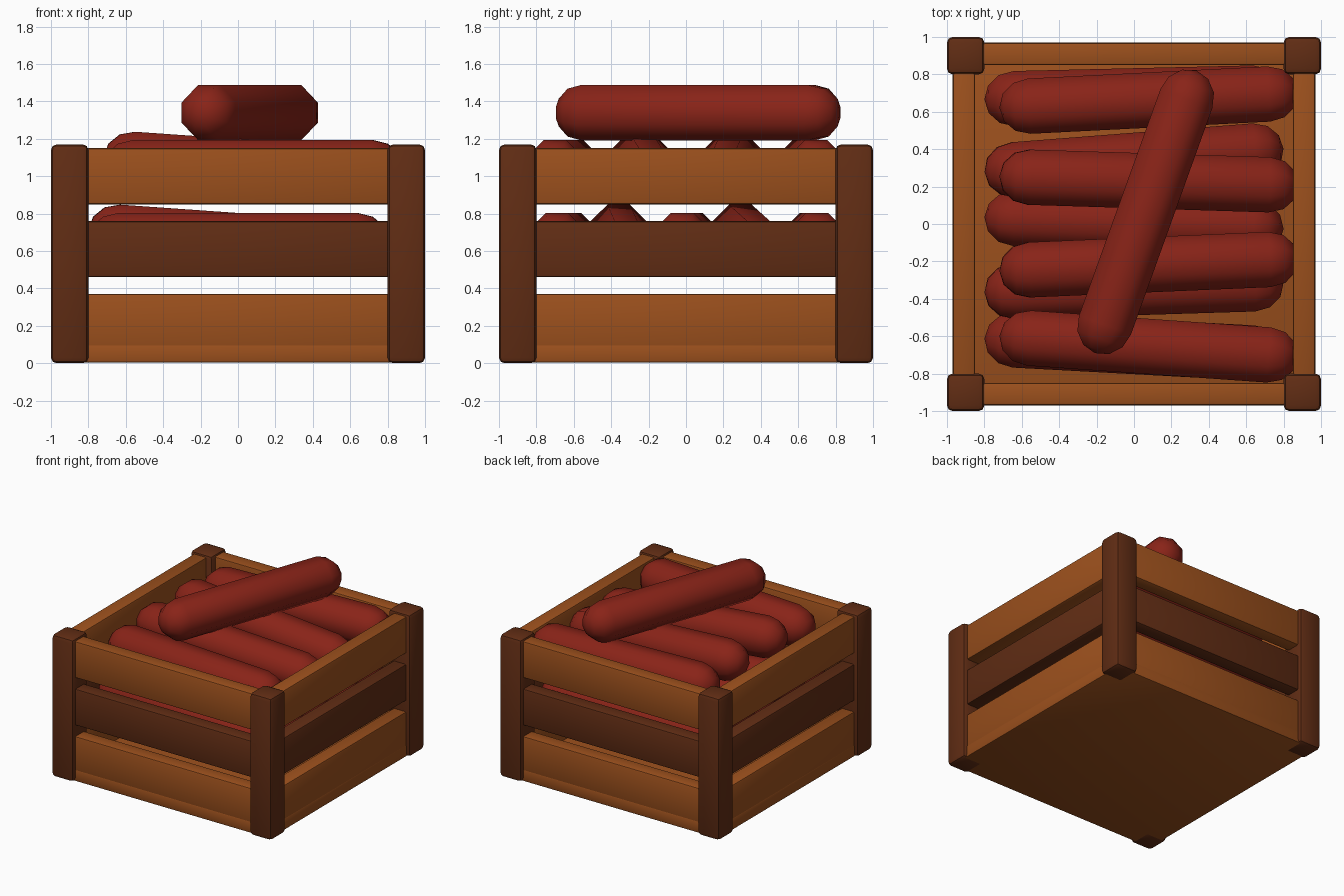
import bpy, bmesh, math
from mathutils import Vector

if "Cube" in bpy.data.objects:
    bpy.data.objects.remove(bpy.data.objects["Cube"])


def material(name, rgb):
    m = bpy.data.materials.new(name)
    m.diffuse_color = (*rgb, 1)
    m.use_nodes = True
    m.node_tree.nodes["Principled BSDF"].inputs["Base Color"].default_value = m.diffuse_color
    return m


LIGHT = material("light_wood", (0.33, 0.08, 0.012))
DARK = material("dark_wood", (0.12, 0.026, 0.007))
RED = material("sausage_red", (0.25, 0.017, 0.009))


def finish(bm, name, mat, angle):
    bmesh.ops.recalc_face_normals(bm, faces=bm.faces)
    me = bpy.data.meshes.new(name)
    bm.to_mesh(me)
    bm.free()
    me.materials.append(mat)
    ob = bpy.data.objects.new(name, me)
    bpy.context.collection.objects.link(ob)
    bpy.ops.object.select_all(action='DESELECT')
    ob.select_set(True)
    bpy.context.view_layer.objects.active = ob
    bpy.ops.object.shade_smooth_by_angle(angle=math.radians(angle))
    return ob


def box(name, lo, hi, mat, bevel):
    bm = bmesh.new()
    bmesh.ops.create_cube(bm, size=1)
    for v in bm.verts:
        v.co = Vector([(a + b) / 2 + c * (b - a) for a, b, c in zip(lo, hi, v.co)])
    if bevel:
        bmesh.ops.bevel(bm, geom=bm.edges[:], offset=bevel, segments=2,
                        profile=0.5, affect='EDGES')
    return finish(bm, name, mat, 30)


def sausage(name, a, b, r=0.16, sides=8):
    """Eight-sided capsule between two cap centres, flat side up."""
    a, b = Vector(a), Vector(b)
    axis = (b - a).normalized()
    side = axis.cross(Vector((0, 0, 1))).normalized()
    up = side.cross(axis)
    bm = bmesh.new()
    rings = []
    for centre, angles in ((a, (-60, -30, 0)), (b, (0, 30, 60))):
        for deg in angles:
            t = math.radians(deg)
            c = centre + axis * r * math.sin(t)
            ring = []
            for i in range(sides):
                p = math.tau * (i + 0.5) / sides
                ring.append(bm.verts.new(
                    c + (side * math.cos(p) + up * math.sin(p)) * r * math.cos(t)))
            rings.append(ring)
    for r0, r1 in zip(rings, rings[1:]):
        for i in range(sides):
            j = (i + 1) % sides
            bm.faces.new((r0[i], r0[j], r1[j], r1[i]))
    for ring, tip in ((rings[0], a - axis * r), (rings[-1], b + axis * r)):
        v = bm.verts.new(tip)
        for i in range(sides):
            bm.faces.new((ring[i], ring[(i + 1) % sides], v))
    return finish(bm, name, RED, 60)


# Crate floor
box("crate_floor", (-0.97, -0.97, 0.003), (0.97, 0.97, 0.1), LIGHT, 0.01)

# Corner posts
for sx in (-1, 1):
    for sy in (-1, 1):
        x, y = sx * 0.9, sy * 0.9
        box("corner_post", (x - 0.1, y - 0.1, 0), (x + 0.1, y + 0.1, 1.17), DARK, 0.03)

# Three rows of slats on all four sides
for z, mat in ((0.07, LIGHT), (0.46, DARK), (0.85, LIGHT)):
    for s in (-1, 1):
        lo, hi = sorted((s * 0.85, s * 0.968))
        box("side_slat", (lo, -0.83, z), (hi, 0.83, z + 0.3), mat, 0.012)
        box("front_back_slat", (-0.83, lo, z), (0.83, hi, z + 0.3), mat, 0.012)

# Lower layer: left y, right y, tilt
for yl, yr, tilt in ((0.67, 0.70, 0), (0.29, 0.39, 0.045), (0.03, -0.02, 0),
                     (-0.36, -0.32, 0.045), (-0.62, -0.69, 0)):
    sausage("lower_sausage", (-0.64, yl, 0.655 + tilt), (0.64, yr, 0.655 - tilt))

# Upper layer
for yl, yr, tilt in ((0.63, 0.695, 0), (0.25, 0.21, 0.045),
                     (-0.245, -0.19, 0.045), (-0.61, -0.70, 0)):
    sausage("upper_sausage", (-0.56, yl, 1.045 + tilt), (0.72, yr, 1.045 - tilt))

# Loose sausage lying across the top
sausage("top_sausage", (-0.155, -0.54, 1.34), (0.28, 0.67, 1.34))
